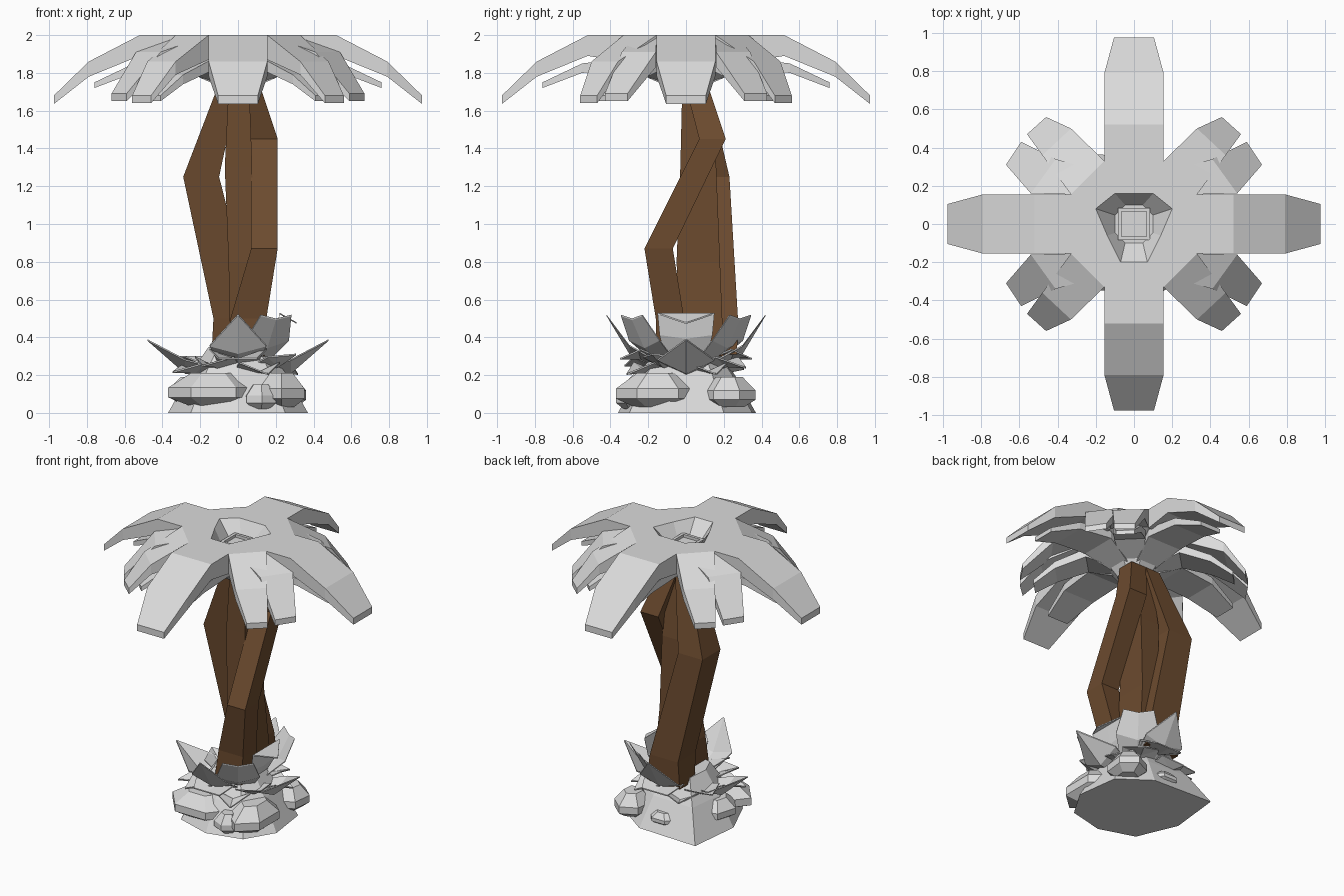
import bpy, bmesh, random
from math import sin, cos, radians, pi

random.seed(4)
cube = bpy.data.objects.get("Cube")
if cube:
    bpy.data.objects.remove(cube, do_unlink=True)


def material(name, rgb):
    m = bpy.data.materials.new(name)
    m.use_nodes = True
    m.diffuse_color = (*rgb, 1)
    m.node_tree.nodes["Principled BSDF"].inputs["Base Color"].default_value = (*rgb, 1)
    return m


GREY = material("pale_grey", (0.71, 0.71, 0.71))
BROWN = material("bark_brown", (0.15, 0.07, 0.028))


def loft(name, rings, mat):
    """Skin a stack of equal-length rings and cap both ends."""
    bm = bmesh.new()
    loops = [[bm.verts.new(p) for p in ring] for ring in rings]
    n = len(loops[0])
    for a, b in zip(loops, loops[1:]):
        for i in range(n):
            j = (i + 1) % n
            bm.faces.new((a[i], a[j], b[j], b[i]))
    bm.faces.new(loops[0])
    bm.faces.new(loops[-1])
    bmesh.ops.recalc_face_normals(bm, faces=bm.faces)
    mesh = bpy.data.meshes.new(name)
    bm.to_mesh(mesh)
    bm.free()
    mesh.materials.append(mat)
    obj = bpy.data.objects.new(name, mesh)
    bpy.context.collection.objects.link(obj)
    return obj


def strip(name, stations):
    """Leaf from stations of (edge point, edge point, z, thickness)."""
    rings = []
    for (ax, ay), (bx, by), z, t in stations:
        rings.append([(ax, ay, z), (bx, by, z), (bx, by, z - t), (ax, ay, z - t)])
    loft(name, rings, GREY)


def blade(name, angle, path):
    """Frond pointing outward along an angle: path of (radius, z, half width, thickness)."""
    c, s = cos(radians(angle)), sin(radians(angle))
    strip(name, [((r * c - w * s, r * s + w * c), (r * c + w * s, r * s - w * c), z, t)
                 for r, z, w, t in path])


def folded_leaf(name, angle, path, thick=.008):
    """Thin leaf creased along its middle: path of (radius, z, half width, crease depth)."""
    c, s = cos(radians(angle)), sin(radians(angle))
    rings = []
    for r, z, w, fold in path:
        top = [(r * c - k * w * s, r * s + k * w * c, z - (fold if k == 0 else 0)) for k in (1, 0, -1)]
        rings.append(top + [(x, y, h - thick) for x, y, h in reversed(top)])
    loft(name, rings, GREY)


def at(points, z, k=1.0):
    return [(x * k, y * k, z) for x, y in points]


# Canopy hub with a funnel in the middle
outer = [(.33, .155), (.155, .33), (-.155, .33), (-.33, .155),
         (-.33, -.155), (-.155, -.33), (.155, -.33), (.33, -.155)]
hole = [(.2, .08), (.1, .16), (-.1, .16), (-.2, .08),
        (-.14, -.06), (-.07, -.2), (.07, -.2), (.14, -.06)]
square = [(1, 1), (-1, 1), (-1, -1), (1, -1)]
loft("canopy_hub", [at(outer, 1.9, .3), at(hole, 2.0), at(outer, 2.0),
                    at(outer, 1.88), at(outer, 1.83, .6), at(outer, 1.69, .3)], GREY)
loft("hub_core", [at(square, 1.8, .085), at(square, 1.93, .085),
                  at(square, 1.93, .065), at(square, 1.91, .065)], GREY)

# Four long fronds with a shorter frond under each
for i in range(4):
    blade(f"long_frond_{i + 1}", 90 * i,
          [(.33, 2.0, .155, .14), (.52, 2.0, .155, .11), (.79, 1.86, .155, .08), (.975, 1.68, .105, .045)])
    blade(f"under_frond_{i + 1}", 90 * i,
          [(.06, 1.79, .06, .08), (.3, 1.88, .13, .06), (.55, 1.85, .12, .05), (.76, 1.75, .08, .03)])

# Mirrored pairs of diagonal fronds
for sx in (1, -1):
    for sy in (1, -1):
        def m(x, y):
            return (x * sx, y * sy)
        strip("diagonal_frond_inner", [
            (m(.155, .33), m(.33, .155), 2.0, .13),
            (m(.33, .5), m(.48, .36), 1.86, .07),
            (m(.46, .56), m(.56, .47), 1.68, .04)])
        strip("diagonal_frond_outer", [
            (m(.2, .28), m(.33, .155), 1.985, .11),
            (m(.41, .34), m(.54, .16), 1.91, .08),
            (m(.59, .43), m(.67, .31), 1.69, .04)])
        blade("diagonal_under_frond", 45 * sy if sx > 0 else 180 - 45 * sy,
              [(.06, 1.79, .05, .07), (.3, 1.87, .1, .06), (.5, 1.79, .09, .05), (.64, 1.68, .06, .03)])


# Three leaning trunks: sections of (z, x range, y range)
def trunk(name, sections):
    loft(name, [[(x0, y0, z), (x1, y0, z), (x1, y1, z), (x0, y1, z)]
                for z, x0, x1, y0, y1 in sections], BROWN)


trunk("right_trunk", [(.31, -.14, .12, .1, .27), (.5, -.13, .09, .08, .275),
                      (1.25, -.29, -.1, .03, .23), (1.72, -.11, .0, .0, .12)])
trunk("left_trunk", [(.3, -.07, .14, -.16, .0), (.5, -.04, .15, -.16, -.01), (.87, .07, .21, -.22, -.07),
                     (1.45, .07, .21, .07, .21), (1.72, .0, .12, .0, .12)])
trunk("middle_trunk", [(.3, -.04, .12, -.03, .2), (.8, -.05, .08, -.05, .18),
                       (1.3, -.07, .075, -.03, .16), (1.72, -.05, .06, -.02, .1)])

# Faceted mound
ground = [(.37, -.1), (.33, .2), (.12, .35), (-.33, .37), (-.37, .0), (-.25, -.28), (.0, -.36), (.25, -.3)]
loft("mound", [at(ground, 0), at(ground, .2, .7), at(ground, .35, .42)], GREY)


# Flattened stones around the mound
def stone(name, x, y, rx, ry, z0, z1, turn):
    rings = []
    for f, k in ((0, .55), (.25, 1), (.55, 1), (1, .5)):
        rings.append([(x + rx * k * cos(turn + i * pi / 3), y + ry * k * sin(turn + i * pi / 3),
                       z0 + (z1 - z0) * f) for i in range(6)])
    loft(name, rings, GREY)


stone("front_stone", -.13, -.2, .24, .17, .04, .21, 0)
stone("left_stone", .23, -.15, .14, .22, .03, .21, pi / 6)
stone("small_stone", .12, -.28, .09, .09, .02, .15, .6)
stone("left_back_stone", .25, .23, .12, .14, .03, .19, .4)
stone("right_stone", -.24, .0, .13, .15, .05, .19, .2)
stone("back_stone", -.02, .28, .1, .07, .05, .13, 0)

# Creased spiky leaves around the foot
for a in (0, 180):
    folded_leaf("side_spike", a, [(.1, .24, .08, .05), (.28, .285, .15, .07), (.48, .39, .004, 0)])
for a in (90, 270):
    folded_leaf("tall_spike", a, [(.12, .26, .1, .03), (.3, .36, .15, .04), (.42, .52, .004, 0)])
    folded_leaf("low_leaf", a, [(.1, .28, .08, .03), (.24, .34, .15, .05), (.35, .29, .1, .0)])
folded_leaf("tall_side_leaf", 0, [(.12, .26, .1, .02), (.2, .42, .14, .02),
                                  (.22, .53, .15, 0), (.31, .48, .004, 0)])
for a in (55, -55):
    folded_leaf("broad_leaf", a, [(.14, .28, .1, .02), (.27, .39, .14, .04), (.35, .52, .1, .02)])
for a in (45, 135, 225, 315):
    for d, z in ((-18, .21), (15, .24)):
        tip = random.uniform(.34, .4)
        folded_leaf("foot_leaf", a + d, [(.1, z, .08, .03), (.25, z + .06, .12, .05),
                                         (tip, z + random.uniform(-.01, .08), .004, 0)])
